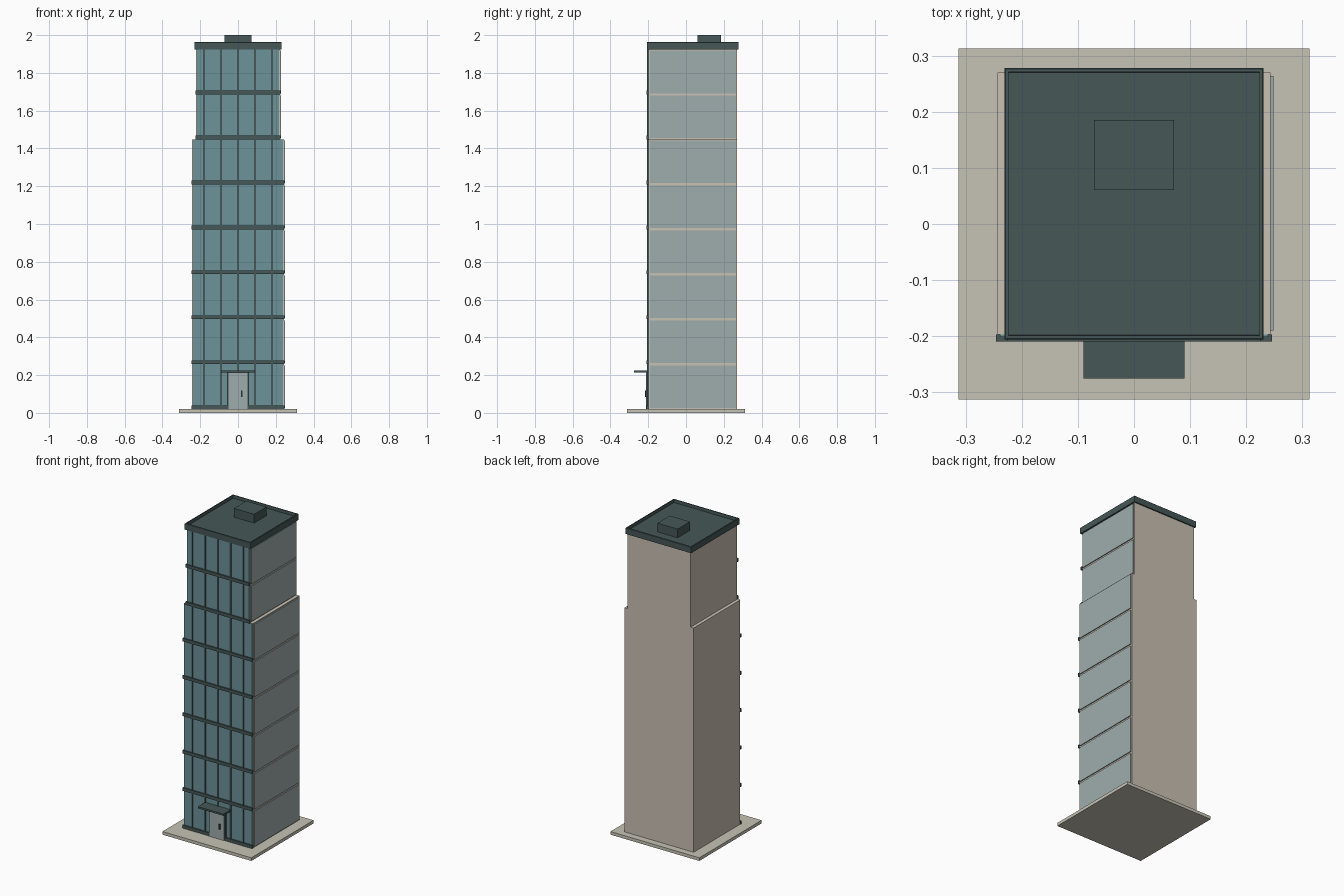
import bpy, bmesh

if "Cube" in bpy.data.objects:
    bpy.data.objects.remove(bpy.data.objects["Cube"])

def srgb(h):
    c = [int(h[i:i + 2], 16) / 255 for i in (0, 2, 4)]
    return [v / 12.92 if v <= 0.04045 else ((v + 0.055) / 1.055) ** 2.4 for v in c] + [1]

def material(name, h):
    m = bpy.data.materials.new(name)
    m.diffuse_color = srgb(h)
    m.use_nodes = True
    m.node_tree.nodes["Principled BSDF"].inputs["Base Color"].default_value = m.diffuse_color
    return m

STONE = material("pale_stone", "C6C3B5")
WALL = material("warm_plaster", "C9C1B3")
GLASS = material("blue_glass", "6C939A")
PANEL = material("grey_green_panel", "9FAEAC")
DARK = material("dark_metal", "465757")
BLACK = material("near_black", "2A3232")

def box(name, x0, x1, y0, y1, z0, z1, mat):
    """Axis-aligned box given by its limits."""
    bm = bmesh.new()
    bmesh.ops.create_cube(bm, size=1)
    for v in bm.verts:
        v.co = (x1 if v.co.x > 0 else x0, y1 if v.co.y > 0 else y0, z1 if v.co.z > 0 else z0)
    me = bpy.data.meshes.new(name)
    bm.to_mesh(me)
    bm.free()
    me.materials.append(mat)
    ob = bpy.data.objects.new(name, me)
    bpy.context.collection.objects.link(ob)
    return ob

BASE, FLOOR, COUNT, STEP = 0.02, 0.238, 8, 6
FRONT, BACK = -0.197, 0.27
ROOF = BASE + FLOOR * COUNT

# Ground slab
box("base_slab", -0.313, 0.313, -0.313, 0.313, 0, BASE, STONE)

# Storeys: the top two are narrower
for i in range(COUNT):
    z = BASE + FLOOR * i
    top = z + FLOOR
    w = 0.243 if i < STEP else 0.222
    box("storey_wall", -w, w, FRONT, BACK, z, top, WALL)
    box("front_glass", -w + 0.004, w - 0.004, FRONT - 0.004, FRONT, z, top, GLASS)
    box("side_panel", w, w + 0.006, -0.19, 0.264, z + 0.006, top - 0.006, PANEL)
    box("floor_beam", -w - 0.003, w + 0.003, -0.209, FRONT, z, z + 0.02, DARK)
    for k in range(-2, 3):
        # The middle mullion stops above the entrance
        low = 0.215 if i == 0 and k == 0 else z + 0.02
        box("mullion", k * 0.09 - 0.0045, k * 0.09 + 0.0045, -0.206, FRONT, low, top, DARK)

# Entrance: frame, door, handle and canopy
box("door_frame", -0.058, 0.058, -0.2095, FRONT, BASE, 0.214, DARK)
box("door", -0.051, 0.051, -0.2115, FRONT, BASE, 0.211, PANEL)
box("door_handle", 0.016, 0.025, -0.218, -0.21, 0.085, 0.118, BLACK)
box("entrance_canopy", -0.09, 0.09, -0.275, FRONT, 0.213, 0.224, DARK)

# Roof: deck with a raised, slightly bevelled rim made by insetting the top
roof = box("roof_parapet", -0.231, 0.231, -0.206, 0.278, ROOF, 1.962, DARK)
bm = bmesh.new()
bm.from_mesh(roof.data)
top_face = max(bm.faces, key=lambda f: f.calc_center_median().z)
for inset, rise in ((0.003, 0.002), (0.007, 0), (0.001, -0.02)):
    bmesh.ops.inset_region(bm, faces=[top_face], thickness=inset)
    for v in top_face.verts:
        v.co.z += rise
bm.to_mesh(roof.data)
bm.free()

# Rooftop plant room
box("plant_room", -0.071, 0.071, 0.061, 0.185, 1.935, 2.0, DARK)
